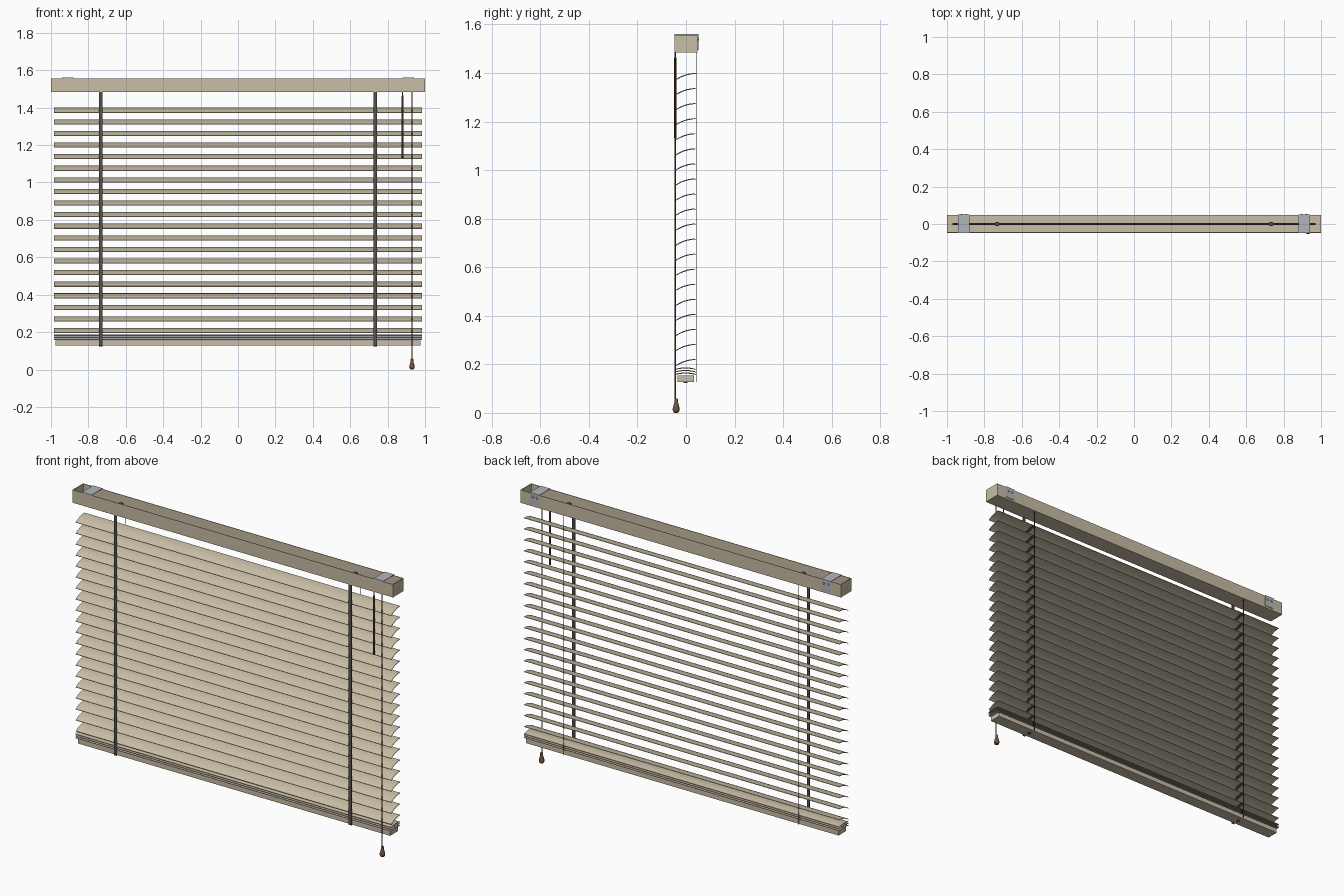
import bpy, bmesh
from math import sin, cos, pi, radians, atan2

if "Cube" in bpy.data.objects:
    bpy.data.objects.remove(bpy.data.objects["Cube"])


def mat(name, r, g, b):
    m = bpy.data.materials.new(name)
    m.diffuse_color = (r, g, b, 1)
    m.use_nodes = True
    m.node_tree.nodes["Principled BSDF"].inputs["Base Color"].default_value = m.diffuse_color
    return m


TAN = mat("tan_wood", 0.58, 0.51, 0.38)
DARK = mat("dark_tape", 0.09, 0.08, 0.07)
BROWN = mat("brown_wood", 0.17, 0.09, 0.055)
GREY = mat("bracket_metal", 0.45, 0.47, 0.48)


def finish(name, bm, m, smooth=False):
    bmesh.ops.recalc_face_normals(bm, faces=bm.faces)
    me = bpy.data.meshes.new(name)
    bm.to_mesh(me)
    bm.free()
    o = bpy.data.objects.new(name, me)
    bpy.context.collection.objects.link(o)
    me.materials.append(m)
    if smooth:
        bpy.ops.object.select_all(action='DESELECT')
        o.select_set(True)
        bpy.context.view_layer.objects.active = o
        bpy.ops.object.shade_smooth_by_angle(angle=radians(35))
    return o


def extrude_x(name, profile, x0, x1, m, smooth=False):
    """Extrude a closed (y, z) profile along x."""
    bm = bmesh.new()
    a = [bm.verts.new((x0, y, z)) for y, z in profile]
    b = [bm.verts.new((x1, y, z)) for y, z in profile]
    n = len(profile)
    for i in range(n):
        j = (i + 1) % n
        bm.faces.new((a[i], a[j], b[j], b[i]))
    bm.faces.new(a)
    bm.faces.new(b[::-1])
    return finish(name, bm, m, smooth)


def box(name, x0, x1, y0, y1, z0, z1, m):
    return extrude_x(name, [(y0, z0), (y1, z0), (y1, z1), (y0, z1)], x0, x1, m)


def lathe(name, x, y, profile, m, n=12):
    """Revolve an (r, z) profile about a vertical axis."""
    bm = bmesh.new()
    rings = [[bm.verts.new((x + r * cos(2 * pi * i / n), y + r * sin(2 * pi * i / n), z))
              for i in range(n)] for r, z in profile]
    for a, b in zip(rings, rings[1:]):
        for i in range(n):
            j = (i + 1) % n
            bm.faces.new((a[i], a[j], b[j], b[i]))
    bm.faces.new(rings[0])
    bm.faces.new(rings[-1])
    return finish(name, bm, m, True)


def rod(name, x, y, z0, z1, r, m, n=8):
    return lathe(name, x, y, [(r, z0), (r, z1)], m, n)


def arc_profile(zc, angle, offset=0.0, thick=0.003, half=0.041, sag=0.006, n=8):
    """Crowned strip cross-section, tilted about its middle."""
    top, bottom = [], []
    for i in range(n + 1):
        t = 2 * i / n - 1
        z = sag * (0.5 - t * t) + offset
        for lst, zz in ((top, z + thick / 2), (bottom, z - thick / 2)):
            y = half * t
            lst.append((y * cos(angle) - zz * sin(angle) - 0.002,
                        y * sin(angle) + zz * cos(angle) + zc))
    return top + bottom[::-1]


# Headrail: open-topped channel with end caps
Y0, Y1, Z0, Z1, T = -0.047, 0.048, 1.484, 1.557, 0.003
extrude_x("headrail_channel",
          [(Y0, Z0), (Y1, Z0), (Y1, Z1), (Y1 - T, Z1), (Y1 - T, Z0 + T),
           (Y0 + T, Z0 + T), (Y0 + T, Z1), (Y0, Z1)], -0.997, 0.997, TAN)
for s, side in ((-1, "left"), (1, "right")):
    box("headrail_cap_" + side, *sorted((s * 0.996, s * 1.0)), Y0, Y1, Z0, Z1, TAN)

    # Mounting bracket: top plate folded down the back, with screws
    x = s * 0.91
    extrude_x("bracket_" + side,
              [(Y0, Z1), (Y0, Z1 + T), (Y1 + T, Z1 + T), (Y1 + T, 1.495), (Y1, 1.495), (Y1, Z1)],
              x - 0.03, x + 0.03, GREY)
    for k, dx in enumerate((-0.013, 0.013)):
        bm = bmesh.new()
        bmesh.ops.create_cone(bm, cap_ends=True, segments=10, radius1=0.006, radius2=0.004, depth=0.003)
        o = finish(f"bracket_screw_{side}_{k}", bm, GREY)
        o.location = (x + dx, Y1 + T + 0.0015, 1.538)
        o.rotation_euler = (-pi / 2, 0, 0)

# Tilt rod inside the headrail
extrude_x("tilt_rod", [(0.005 * cos(i * pi / 4), 1.525 + 0.005 * sin(i * pi / 4)) for i in range(8)],
          -0.97, 0.97, DARK, True)

# Open slats, then the stacked slats above the bottom rail
TILT = atan2(0.025, 0.08)
rows = [(1.389 - i * 0.0620, TILT) for i in range(20)]
rows += [(0.162 + i * 0.0105, 0.0) for i in range(3)]
for i, (z, a) in enumerate(rows):
    extrude_x(f"slat_{i}", arc_profile(z, a), -0.985, 0.985, TAN, True)

# Bottom rail
box("bottom_rail", -0.975, 0.975, -0.036, 0.032, 0.128, 0.154, TAN)

# Ladders: front tape, rear cord, rungs under the slats, drum and rail button
for s, side in ((-1, "left"), (1, "right")):
    x = s * 0.733
    box("ladder_tape_" + side, x - 0.009, x + 0.009, -0.0465, -0.0435, 0.128, Z0, DARK)
    rod("ladder_cord_" + side, x, 0.042, 0.128, Z0, 0.002, DARK, 6)
    for i, (z, a) in enumerate(rows):
        extrude_x(f"ladder_rung_{side}_{i}", arc_profile(z, a, -0.0022, 0.0015, 0.043),
                  x - 0.009, x + 0.009, DARK)
    box("tilt_drum_" + side, x - 0.01, x + 0.01, -0.01, 0.01, Z0 + T, 1.535, DARK)
    rod("rail_button_" + side, x, -0.002, 0.124, 0.129, 0.009, DARK, 12)

# Tilt wand
lathe("tilt_wand", 0.88, -0.044,
      [(0.004, 1.13), (0.0055, 1.135), (0.005, 1.46), (0.003, 1.465), (0.003, Z0 + 0.002)], BROWN, 8)

# Pull cord and wooden tassel
rod("pull_cord", 0.93, -0.0445, 0.05, Z0 + 0.002, 0.0028, DARK, 6)
lathe("pull_tassel", 0.93, -0.0405,
      [(0.005, 0.0), (0.011, 0.003), (0.0145, 0.012), (0.014, 0.02), (0.0095, 0.036),
       (0.007, 0.048), (0.0075, 0.055), (0.005, 0.06)], BROWN, 16)
